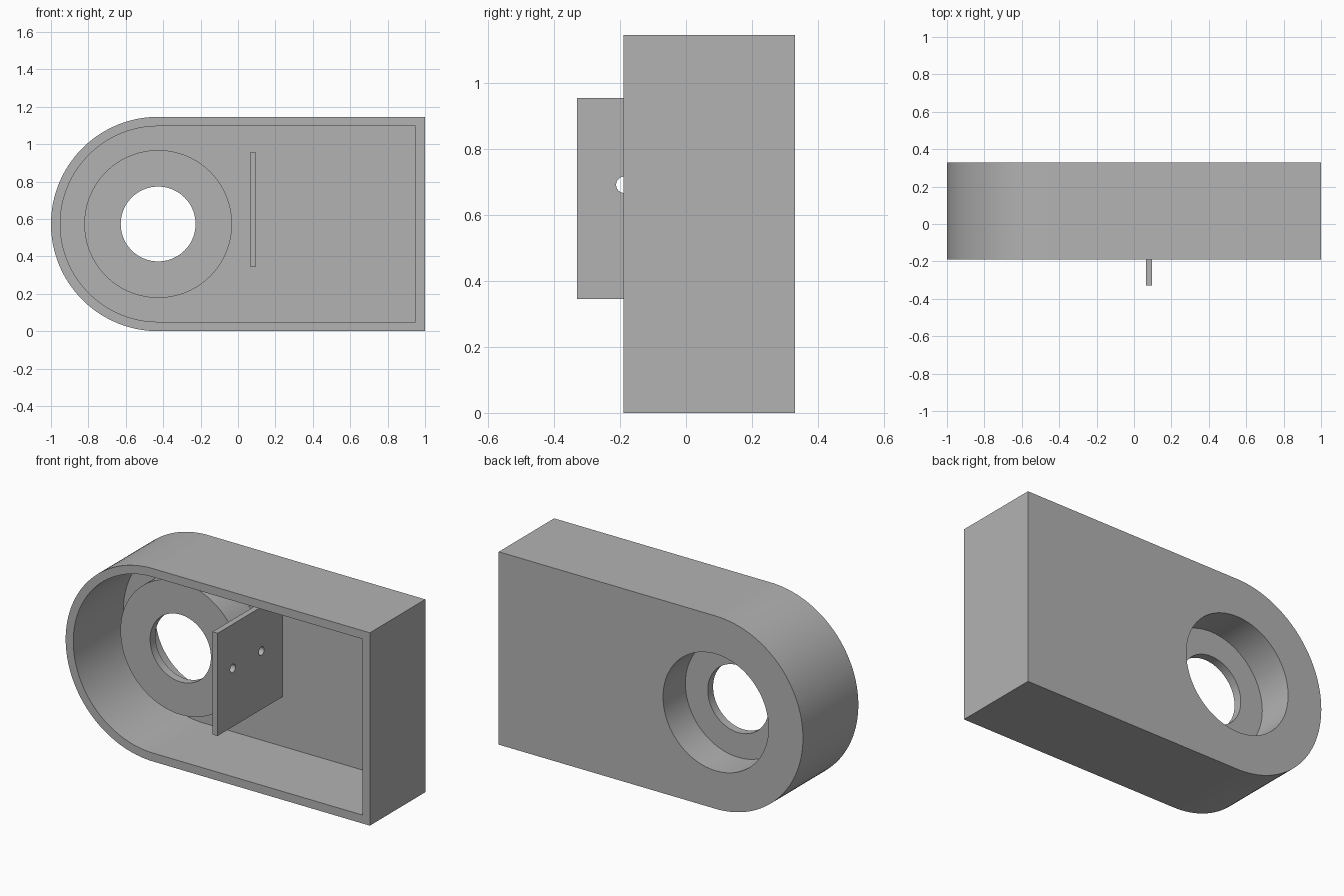
import bpy, bmesh, math
from mathutils import Matrix

cube = bpy.data.objects.get("Cube")
if cube:
    bpy.data.objects.remove(cube, do_unlink=True)

grey = bpy.data.materials.new("plain grey")
grey.use_nodes = True
grey.diffuse_color = (0.45, 0.45, 0.45, 1)
grey.node_tree.nodes["Principled BSDF"].inputs["Base Color"].default_value = grey.diffuse_color

R = 0.573          # outer radius of the rounded end
CX = R - 1         # axis of the rounded end and the bore
WALL = 0.05
FRONT, BACK = -0.19, 0.33


def prism(name, outline, y0, y1):
    """Extrude an x-z outline from y0 to y1."""
    bm = bmesh.new()
    face = bm.faces.new([bm.verts.new((x, y0, z)) for x, z in outline])
    ext = bmesh.ops.extrude_face_region(bm, geom=[face])
    moved = [v for v in ext["geom"] if isinstance(v, bmesh.types.BMVert)]
    bmesh.ops.translate(bm, vec=(0, y1 - y0, 0), verts=moved)
    bmesh.ops.recalc_face_normals(bm, faces=bm.faces)
    mesh = bpy.data.meshes.new(name)
    bm.to_mesh(mesh)
    bm.free()
    mesh.materials.append(grey)
    obj = bpy.data.objects.new(name, mesh)
    bpy.context.collection.objects.link(obj)
    return obj


def arc(r, start, end, steps):
    angles = [math.radians(start + (end - start) * i / steps) for i in range(steps + 1)]
    return [(CX + r * math.cos(a), R + r * math.sin(a)) for a in angles]


def d_shape(inset):
    """Half-round end on the right-hand side, square end on the left."""
    r = R - inset
    return arc(r, 90, 270, 64) + [(1 - inset, R - r), (1 - inset, R + r)]


def disc(name, r, y0, y1):
    return prism(name, arc(r, 0, 360, 96)[:-1], y0, y1)


def combine(target, tool, operation):
    """Apply a boolean and discard the tool."""
    tool.hide_render = True
    mod = target.modifiers.new("boolean", "BOOLEAN")
    mod.object, mod.operation, mod.solver = tool, operation, "EXACT"
    graph = bpy.context.evaluated_depsgraph_get()
    mesh = bpy.data.meshes.new_from_object(target.evaluated_get(graph))
    target.modifiers.clear()
    target.data = mesh
    bpy.data.objects.remove(tool, do_unlink=True)


# Hollow housing, open at the front
housing = prism("housing", d_shape(0), FRONT, BACK)
combine(housing, prism("cavity", d_shape(WALL), FRONT - 0.1, BACK - WALL), "DIFFERENCE")

# Round boss on the floor, recessed from the back and pierced through
combine(housing, disc("boss", 0.395, 0.07, BACK - 0.02), "UNION")
combine(housing, disc("recess", 0.347, 0.12, BACK + 0.1), "DIFFERENCE")
combine(housing, disc("through_hole", 0.2, 0, BACK), "DIFFERENCE")

# Upright divider plate with two small holes
plate = prism("divider_plate", [(0.063, 0.345), (0.097, 0.345), (0.097, 0.955), (0.063, 0.955)],
              -0.33, BACK - WALL + 0.005)
for y in (-0.187, 0.082):
    bm = bmesh.new()
    place = Matrix.Translation((0.08, y, 0.692)) @ Matrix.Rotation(math.pi / 2, 4, "Y")
    bmesh.ops.create_cone(bm, cap_ends=True, segments=32, radius1=0.025, radius2=0.025,
                          depth=0.2, matrix=place)
    mesh = bpy.data.meshes.new("plate_hole")
    bm.to_mesh(mesh)
    bm.free()
    mesh.materials.append(grey)
    drill = bpy.data.objects.new("plate_hole", mesh)
    bpy.context.collection.objects.link(drill)
    combine(plate, drill, "DIFFERENCE")

# Smooth curved walls, crisp edges
bpy.ops.object.select_all(action="DESELECT")
for obj in (housing, plate):
    obj.select_set(True)
bpy.context.view_layer.objects.active = housing
bpy.ops.object.shade_smooth_by_angle(angle=math.radians(30))
